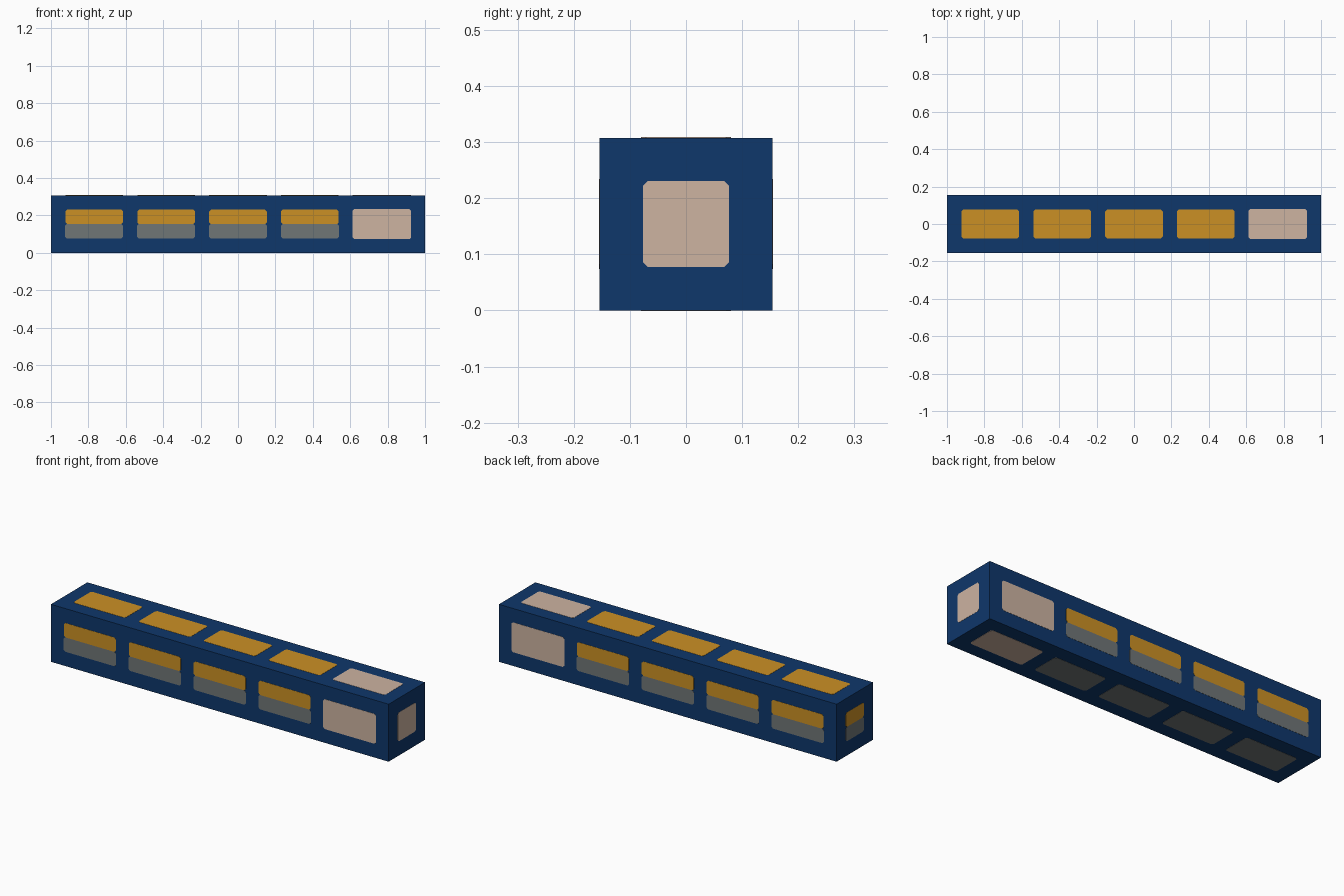
import bpy
import bmesh
from mathutils import Vector

if "Cube" in bpy.data.objects:
    bpy.data.objects.remove(bpy.data.objects["Cube"])

U = 2 / 26          # module: body is 26 x 4 x 4 modules
H = 2 * U           # half of body height and depth
T = 0.001           # plate thickness


def material(name, rgb):
    m = bpy.data.materials.new(name)
    m.diffuse_color = (*rgb, 1)
    m.use_nodes = True
    m.node_tree.nodes["Principled BSDF"].inputs["Base Color"].default_value = m.diffuse_color
    return m


blue = material("dark blue", (0.0045, 0.038, 0.147))
amber = material("amber", (0.60, 0.28, 0.018))
grey = material("grey", (0.162, 0.180, 0.183))
tan = material("pale tan", (0.61, 0.452, 0.357))


def finish(bm, name, mat):
    bmesh.ops.recalc_face_normals(bm, faces=bm.faces)
    me = bpy.data.meshes.new(name)
    bm.to_mesh(me)
    bm.free()
    me.materials.append(mat)
    bpy.context.collection.objects.link(bpy.data.objects.new(name, me))


def plate(name, mat, centre, right, up, w, h):
    """Thin panel with clipped corners; normal is right x up."""
    right, up, c = Vector(right), Vector(up), 0.009
    n = right.cross(up)
    a, b = w / 2, h / 2
    outline = [(a - c, -b), (a, c - b), (a, b - c), (a - c, b),
               (c - a, b), (-a, b - c), (-a, c - b), (c - a, -b)]
    bm = bmesh.new()
    f = bm.faces.new([bm.verts.new(Vector(centre) + right * x + up * y) for x, y in outline])
    ext = bmesh.ops.extrude_face_region(bm, geom=[f])
    bmesh.ops.translate(bm, vec=n * T, verts=[v for v in ext["geom"] if isinstance(v, bmesh.types.BMVert)])
    finish(bm, name, mat)


# long square body
bm = bmesh.new()
bmesh.ops.create_cube(bm, size=1)
bmesh.ops.scale(bm, vec=(2, 2 * H, 2 * H), verts=bm.verts)
bmesh.ops.translate(bm, vec=(0, 0, H), verts=bm.verts)
finish(bm, "body", blue)

# five panels along each long side; the last is plain tan
for i in range(5):
    x = (i - 2) * 5 * U
    last = i == 4
    w = 4 * U + (0.006 if last else 0)
    h = 2 * U + (0.006 if last else 0)
    for side, s in (("front", -1), ("back", 1)):
        right = (-s, 0, 0)
        if last:
            plate(f"{side}_panel_{i}", tan, (x, s * H, H), right, (0, 0, 1), w, h)
        else:
            plate(f"{side}_upper_panel_{i}", amber, (x, s * H, H + U / 2), right, (0, 0, 1), w, U)
            plate(f"{side}_lower_panel_{i}", grey, (x, s * H, H - U / 2), right, (0, 0, 1), w + 0.003, U)
    plate(f"top_panel_{i}", tan if last else amber, (x, 0, 2 * H), (1, 0, 0), (0, 1, 0), w, h)
    # underside panels sit flush at z = 0
    plate(f"bottom_panel_{i}", tan if last else grey, (x, 0, 0), (1, 0, 0), (0, -1, 0), w, h)

# end panels
plate("right_end_panel", tan, (1, 0, H), (0, 1, 0), (0, 0, 1), 2 * U, 2 * U)
plate("left_end_upper_panel", amber, (-1, 0, H + U / 2), (0, -1, 0), (0, 0, 1), 2 * U, U)
plate("left_end_lower_panel", grey, (-1, 0, H - U / 2), (0, -1, 0), (0, 0, 1), 2 * U, U)
